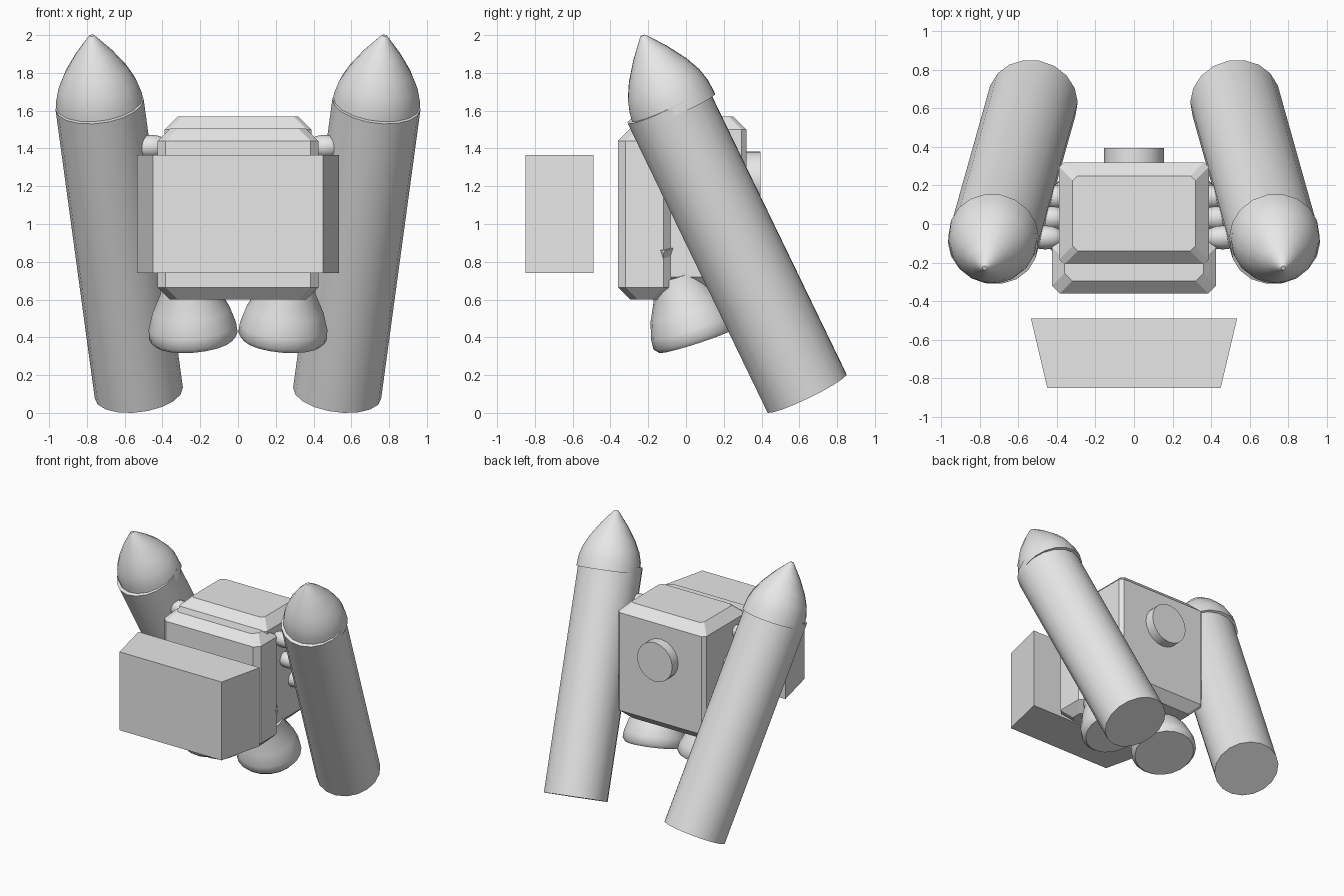
import bpy, bmesh, math
from mathutils import Vector

cube = bpy.data.objects.get("Cube")
if cube:
    bpy.data.objects.remove(cube, do_unlink=True)

grey = bpy.data.materials.new("light_grey")
grey.use_nodes = True
grey.diffuse_color = (0.8, 0.8, 0.8, 1)
grey.node_tree.nodes["Principled BSDF"].inputs["Base Color"].default_value = (0.8, 0.8, 0.8, 1)


def finish(name, bm, smooth=None):
    bmesh.ops.recalc_face_normals(bm, faces=bm.faces)
    mesh = bpy.data.meshes.new(name)
    bm.to_mesh(mesh)
    bm.free()
    mesh.materials.append(grey)
    obj = bpy.data.objects.new(name, mesh)
    bpy.context.collection.objects.link(obj)
    if smooth:
        bpy.ops.object.select_all(action='DESELECT')
        obj.select_set(True)
        bpy.context.view_layer.objects.active = obj
        bpy.ops.object.shade_smooth_by_angle(angle=math.radians(smooth))
    return obj


def loft(name, rings, smooth=None):
    """Skin a stack of equal-sized point rings and cap both ends."""
    bm = bmesh.new()
    loops = [[bm.verts.new(p) for p in ring] for ring in rings]
    n = len(loops[0])
    for a, b in zip(loops, loops[1:]):
        for i in range(n):
            j = (i + 1) % n
            bm.faces.new((a[i], a[j], b[j], b[i]))
    bm.faces.new(loops[0][::-1])
    bm.faces.new(loops[-1])
    return finish(name, bm, smooth)


def lathe(name, profile, base, axis, sides=18, smooth=35):
    """Revolve (radius, height) points around an axis starting at base."""
    turn = Vector((0, 0, 1)).rotation_difference(Vector(axis).normalized())
    angles = [2 * math.pi * i / sides for i in range(sides)]
    rings = [[Vector(base) + turn @ Vector((r * math.cos(a), r * math.sin(a), h)) for a in angles]
             for r, h in profile]
    return loft(name, rings, smooth)


def cut_rect(hx, y0, y1, z, c):
    """Rectangle with its corners cut off by c."""
    return [(hx - c, y0, z), (hx, y0 + c, z), (hx, y1 - c, z), (hx - c, y1, z),
            (c - hx, y1, z), (-hx, y1 - c, z), (-hx, y0 + c, z), (c - hx, y0, z)]


def chamfered_block(name, hx, y0, y1, z0, z1, edge, corner):
    return loft(name, [
        cut_rect(hx - edge, y0 + edge, y1 - edge, z0, corner),
        cut_rect(hx, y0, y1, z0 + edge, corner),
        cut_rect(hx, y0, y1, z1 - edge, corner),
        cut_rect(hx - edge, y0 + edge, y1 - edge, z1, corner)])


# Pack body: a wider front shell and a taller back shell
chamfered_block("front_body", 0.425, -0.36, -0.08, 0.60, 1.505, 0.065, 0.04)
chamfered_block("back_body", 0.388, -0.21, 0.32, 0.65, 1.57, 0.07, 0.025)

# Round plug on the back
lathe("back_knob", [(0.155, 0), (0.155, 0.09)], (0, 0.305, 1.23), (0, 1, 0), 20)

# Separate control box in front, narrower towards the front
loft("front_box", [[(x, y, z) for x, y in ((-0.45, -0.85), (0.45, -0.85), (0.535, -0.49), (-0.535, -0.49))]
                   for z in (0.74, 1.365)])

nose = [(0.235, 0), (0.228, 0.08), (0.208, 0.15), (0.168, 0.23), (0.1, 0.33), (0.022, 0.425), (0.012, 0.435)]
bell = [(0.215, 0), (0.236, 0.025), (0.232, 0.08), (0.205, 0.17), (0.155, 0.27), (0.14, 0.36)]

for side, s in (("left", 1), ("right", -1)):
    # Angled booster tube with its nose cone
    foot, head = Vector((s * 0.525, 0.64, 0.105)), Vector((s * 0.733, -0.10, 1.635))
    lathe(side + "_booster_tube", [(0.235, 0), (0.235, (head - foot).length)], foot, head - foot)
    lathe(side + "_nose_cone", nose, (s * 0.728, -0.06, 1.60), (s * 0.047, -0.17, 0.40))

    # Exhaust bell under the body, tilted backwards
    lathe(side + "_exhaust_bell", bell, (s * 0.235, 0.06, 0.385), (s * 0.08, -0.31, 0.95), 20, 50)

    # Rounded mounts joining the tube to the body
    for i, (x, y, z) in enumerate(((0.46, -0.07, 1.41), (0.43, 0.03, 1.20), (0.40, 0.14, 1.0))):
        dome = [(0.062 * math.cos(t), 0.10 * math.sin(t))
                for t in (math.radians(d) for d in range(-80, 81, 20))]
        lathe(f"{side}_mount_{i + 1}", dome, (s * x, y, z), (s, 0, 0), 12, 60)

    # Small pointed stud showing on the side of the body
    lathe(side + "_side_stud", [(0.075, 0), (0.01, 0.05)], (s * 0.385, -0.12, 0.84), (s, 0, 0.3), 3, None)
